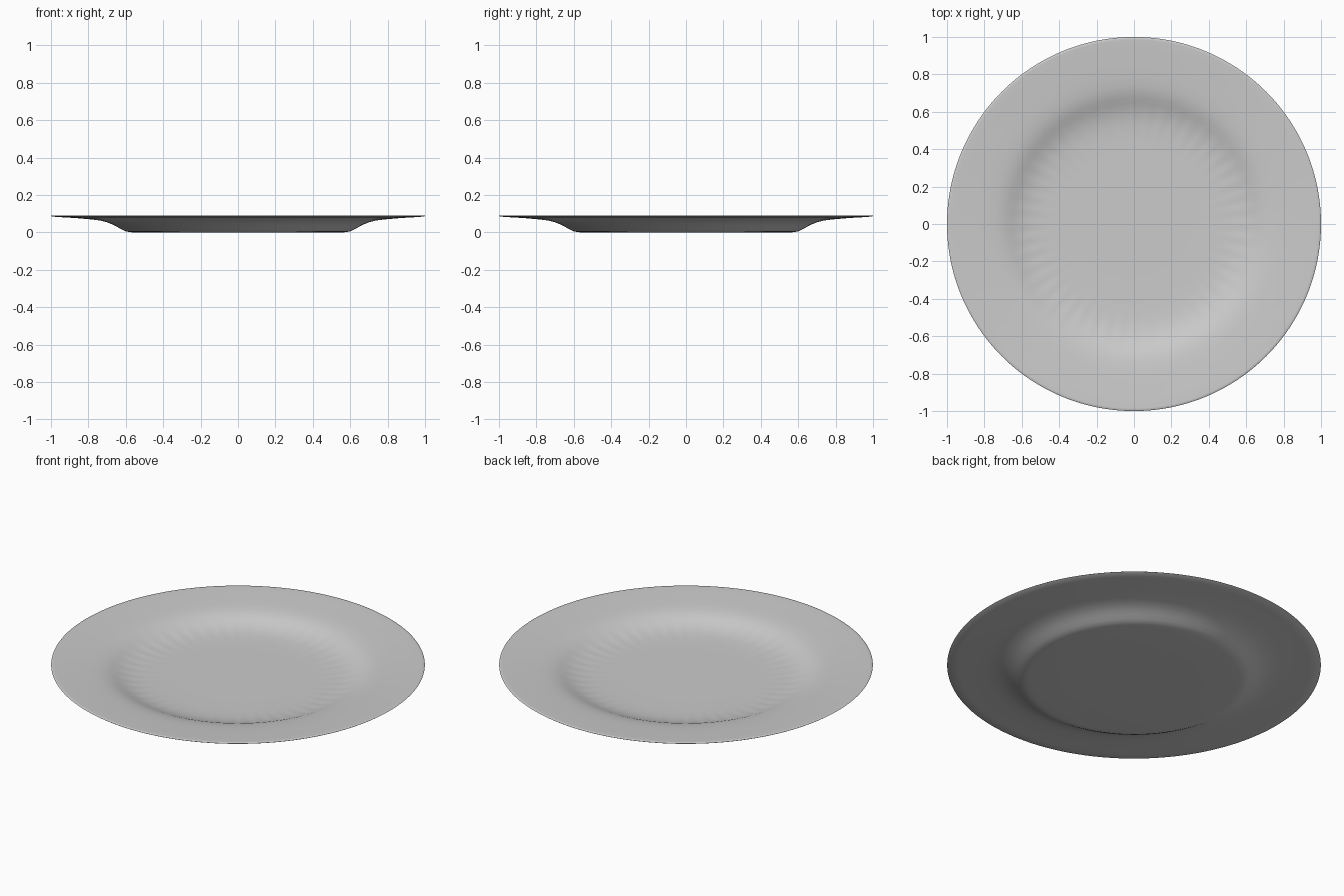
import bpy, bmesh, math

if "Cube" in bpy.data.objects:
    bpy.data.objects.remove(bpy.data.objects["Cube"])

SEG = 192
FLUTES = 48

# Cross-section (radius, height): upper face from centre to rim, then underside back
upper = [(0.15, 0.014), (0.30, 0.014), (0.42, 0.0145), (0.48, 0.016), (0.53, 0.019),
         (0.57, 0.024), (0.61, 0.033), (0.645, 0.045), (0.675, 0.057), (0.705, 0.066),
         (0.74, 0.073), (0.79, 0.078), (0.86, 0.083), (0.93, 0.087), (0.985, 0.091),
         (0.996, 0.091)]
under = [(1.0, 0.088), (0.996, 0.085), (0.94, 0.081), (0.87, 0.077), (0.79, 0.070),
         (0.74, 0.064), (0.70, 0.054), (0.67, 0.042), (0.645, 0.029), (0.62, 0.015),
         (0.60, 0.006), (0.58, 0.002), (0.56, 0.0), (0.30, 0.0)]

bm = bmesh.new()


def ring(r, z, fluted):
    # Faint flutes fade in and out around the edge of the well
    amp = 0.0012 * max(0.0, 1 - abs(r - 0.57) / 0.11) if fluted else 0.0
    verts = []
    for i in range(SEG):
        a = 2 * math.pi * i / SEG
        verts.append(bm.verts.new((r * math.cos(a), r * math.sin(a),
                                   z + amp * math.cos(FLUTES * a))))
    return verts


rings = [ring(r, z, True) for r, z in upper] + [ring(r, z, False) for r, z in under]
for a, b in zip(rings, rings[1:]):
    for i in range(SEG):
        j = (i + 1) % SEG
        bm.faces.new((a[i], b[i], b[j], a[j]))

# Flat centre of the well and of the base
bm.faces.new(rings[0])
bm.faces.new(rings[-1][::-1])
bmesh.ops.recalc_face_normals(bm, faces=bm.faces)

mesh = bpy.data.meshes.new("plate")
bm.to_mesh(mesh)
bm.free()
plate = bpy.data.objects.new("plate", mesh)
bpy.context.collection.objects.link(plate)

# Plain grey glaze
mat = bpy.data.materials.new("grey_glaze")
mat.diffuse_color = (0.6, 0.6, 0.6, 1)
mat.use_nodes = True
mat.node_tree.nodes["Principled BSDF"].inputs["Base Color"].default_value = mat.diffuse_color
mesh.materials.append(mat)

bpy.context.view_layer.objects.active = plate
plate.select_set(True)
bpy.ops.object.shade_smooth_by_angle(angle=math.radians(50))
